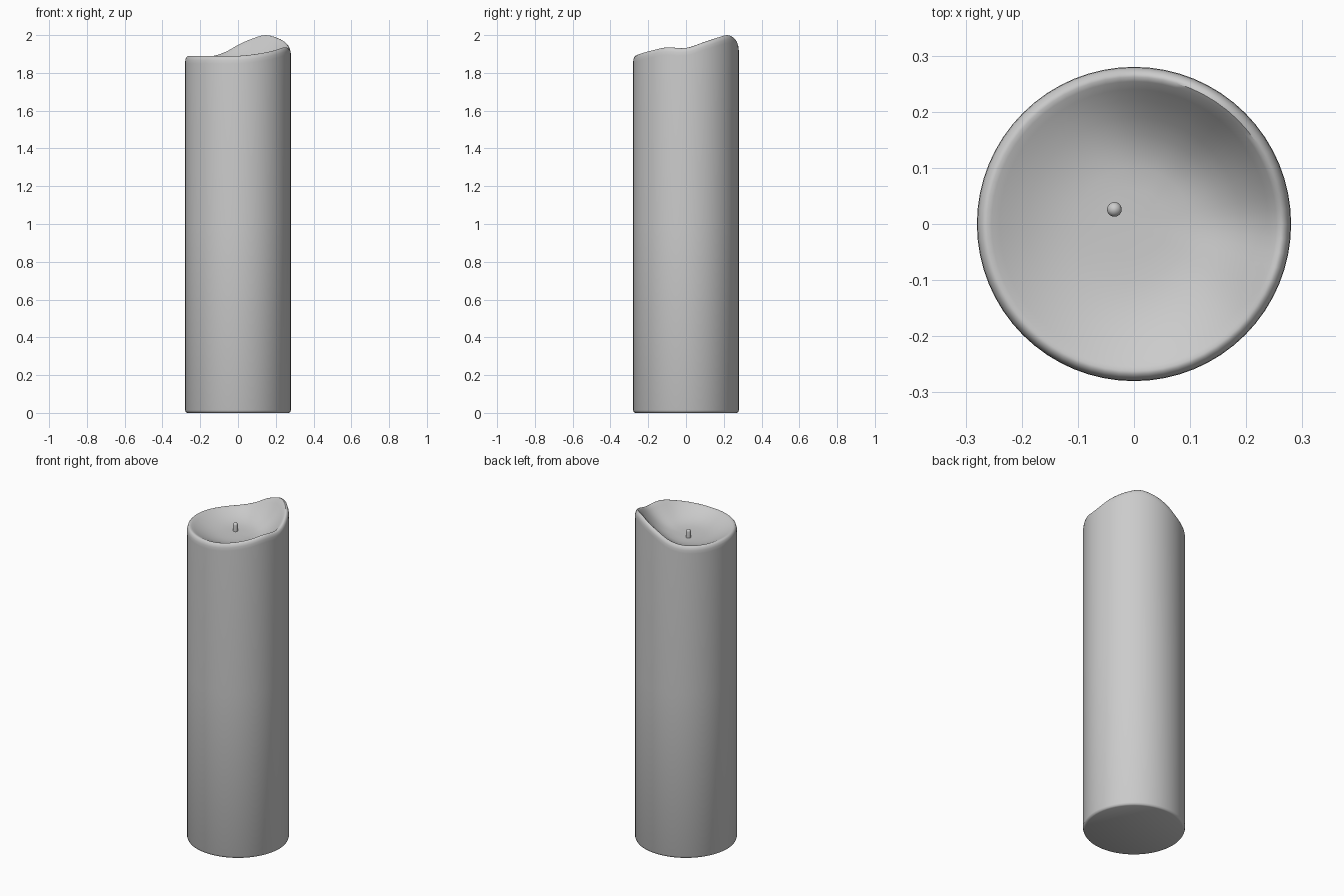
import bpy, bmesh, math

if "Cube" in bpy.data.objects:
    bpy.data.objects.remove(bpy.data.objects["Cube"])

SEG, FLOOR = 64, 1.835
# Rim height by angle in degrees, counter-clockwise from +x
RIM = [(-90, 1.89), (-68, 1.90), (-45, 1.917), (-23, 1.935), (0, 1.932),
       (22, 1.964), (41, 1.988), (57, 2.0), (74, 1.98), (90, 1.948),
       (104, 1.912), (120, 1.89), (145, 1.884), (180, 1.889), (225, 1.889), (270, 1.89)]


def rim_height(deg):
    n = len(RIM)
    for i in range(n - 1):
        (a, p), (b, q) = RIM[i], RIM[i + 1]
        if a <= deg <= b:
            before = (RIM[i-1][0], RIM[i-1][1]) if i else (RIM[-2][0] - 360, RIM[-2][1])
            after = RIM[i+2] if i + 2 < n else (RIM[1][0] + 360, RIM[1][1])
            m0 = (q - before[1]) / (b - before[0]) * (b - a)
            m1 = (after[1] - p) / (after[0] - a) * (b - a)
            t = (deg - a) / (b - a)
            return ((2*t**3 - 3*t*t + 1) * p + (t**3 - 2*t*t + t) * m0
                    + (3*t*t - 2*t**3) * q + (t**3 - t*t) * m1)


def lathe(name, rings, bottom, top):
    """Skin rings of (radius, height function) and close both ends with fans."""
    bm = bmesh.new()
    loops = []
    for r, height in rings:
        loop = []
        for i in range(SEG):
            deg = -90 + 360 * i / SEG
            a = math.radians(deg)
            loop.append(bm.verts.new((r * math.cos(a), r * math.sin(a), height(deg))))
        loops.append(loop)
    for lo, hi in zip(loops, loops[1:]):
        for i in range(SEG):
            j = (i + 1) % SEG
            bm.faces.new((lo[i], lo[j], hi[j], hi[i]))
    for loop, z in ((loops[0], bottom), (loops[-1], top)):
        c = bm.verts.new((0, 0, z))
        for i in range(SEG):
            bm.faces.new((loop[i], loop[(i + 1) % SEG], c))
    bmesh.ops.recalc_face_normals(bm, faces=bm.faces)
    mesh = bpy.data.meshes.new(name)
    bm.to_mesh(mesh)
    bm.free()
    obj = bpy.data.objects.new(name, mesh)
    bpy.context.collection.objects.link(obj)
    return obj


def smooth(obj, degrees):
    bpy.ops.object.select_all(action='DESELECT')
    obj.select_set(True)
    bpy.context.view_layer.objects.active = obj
    bpy.ops.object.shade_smooth_by_angle(angle=math.radians(degrees))


# Wax body: rounded foot, straight wall, wavy rounded rim and melted bowl
rings = [(r, lambda d, z=z: z) for r, z in
         ((0.268, 0), (0.276, 0.004), (0.28, 0.014), (0.28, 1.0))]
rings += [(r, lambda d, k=k: rim_height(d) - k) for r, k in
          ((0.28, 0.04), (0.279, 0.022), (0.275, 0.008), (0.268, 0.001), (0.262, 0.0))]
rings += [(r, lambda d, s=s: FLOOR + (rim_height(d) - FLOOR) * s) for r, s in
          ((0.254, 0.95), (0.24, 0.82), (0.22, 0.64), (0.19, 0.41),
           (0.16, 0.23), (0.13, 0.11), (0.10, 0.04), (0.06, 0.01))]
smooth(lathe("candle_body", rings, 0, FLOOR), 50)

# Wick: short rod with a domed tip
wick_profile = [(0.013, FLOOR - 0.01), (0.013, FLOOR + 0.037)]
wick_profile += [(0.013 * math.cos(a), FLOOR + 0.037 + 0.013 * math.sin(a))
                 for a in (math.radians(d) for d in (25, 50, 75))]
wick = lathe("wick", [(r, lambda d, z=z: z) for r, z in wick_profile],
             FLOOR - 0.01, FLOOR + 0.05)
wick.location = (-0.035, 0.026, 0)
smooth(wick, 50)
